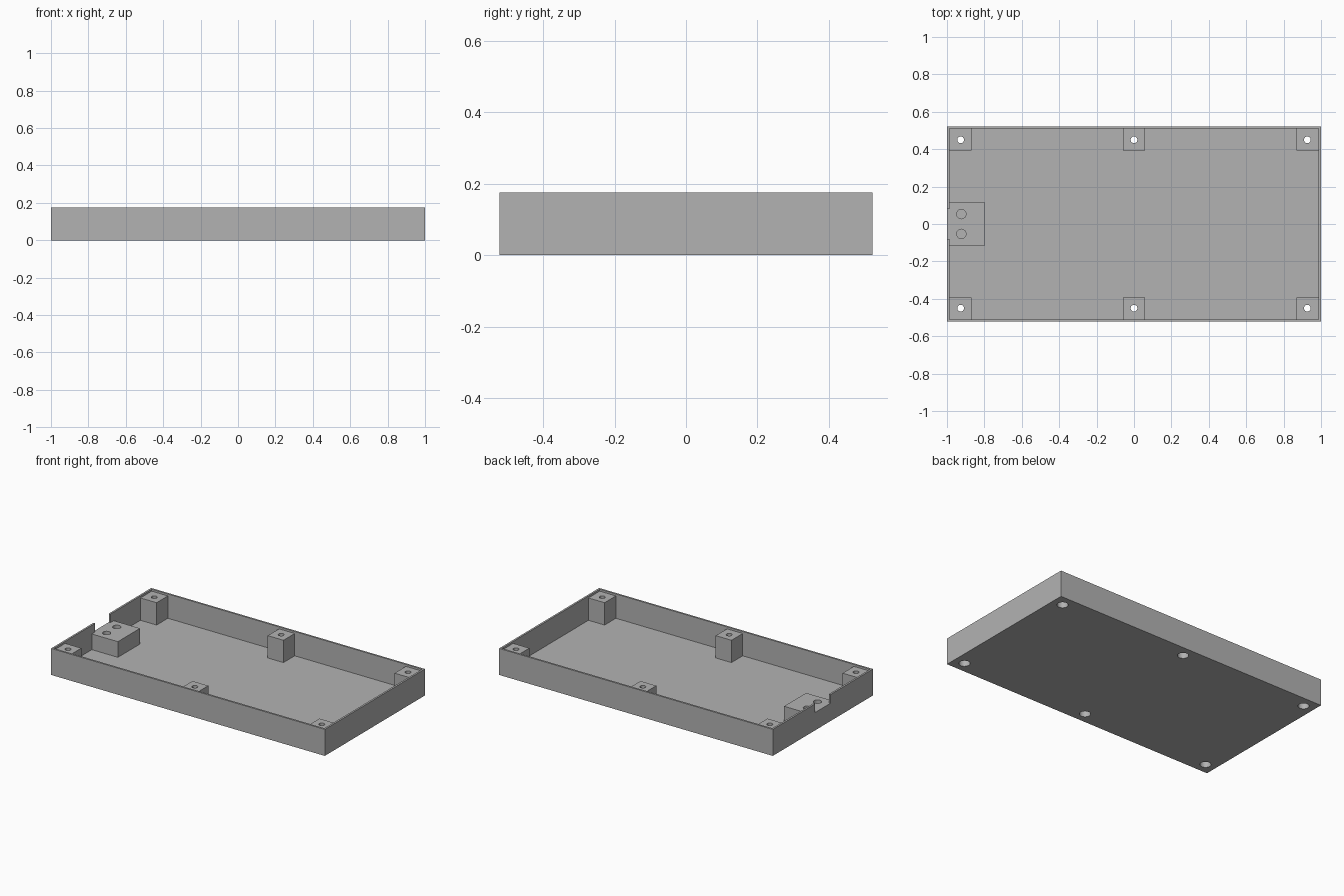
import bpy
import bmesh
import math
from mathutils import Matrix, Vector

if "Cube" in bpy.data.objects:
    bpy.data.objects.remove(bpy.data.objects["Cube"], do_unlink=True)

LENGTH, DEPTH, HEIGHT = 2.0, 1.045, 0.175
WALL, FLOOR = 0.0125, 0.0145
POST_X, POST_Y, POST_HALF, POST_TOP = 0.927, 0.45, 0.0575, 0.162
BLOCK_TOP, BLOCK_HALF = 0.118, 0.115
SINK = 0.006  # overlap that fuses parts with walls and floor

grey = bpy.data.materials.new("plain grey")
grey.use_nodes = True
grey.diffuse_color = (0.45, 0.45, 0.45, 1)
grey.node_tree.nodes["Principled BSDF"].inputs["Base Color"].default_value = (0.45, 0.45, 0.45, 1)


def finish(name, bm):
    mesh = bpy.data.meshes.new(name)
    bm.to_mesh(mesh)
    bm.free()
    mesh.materials.append(grey)
    obj = bpy.data.objects.new(name, mesh)
    bpy.context.collection.objects.link(obj)
    return obj


def box(name, low, high):
    low, high = Vector(low), Vector(high)
    bm = bmesh.new()
    place = Matrix.Translation((low + high) / 2) @ Matrix.Diagonal((*(high - low), 1))
    bmesh.ops.create_cube(bm, size=1, matrix=place)
    return finish(name, bm)


def cylinder(name, x, y, radius, bottom, top):
    bm = bmesh.new()
    bmesh.ops.create_cone(bm, cap_ends=True, segments=32, radius1=radius, radius2=radius,
                          depth=top - bottom,
                          matrix=Matrix.Translation((x, y, (bottom + top) / 2)))
    return finish(name, bm)


def combine(target, part, operation):
    # Apply a boolean and discard the helper part
    part.hide_render = True
    mod = target.modifiers.new(operation.lower(), "BOOLEAN")
    mod.operation, mod.solver, mod.object = operation, "EXACT", part
    bpy.context.view_layer.objects.active = target
    bpy.ops.object.modifier_apply(modifier=mod.name)
    bpy.data.objects.remove(part, do_unlink=True)


# Open tray with thin walls
hx, hy = LENGTH / 2, DEPTH / 2
tray = box("case_tray", (-hx, -hy, 0), (hx, hy, HEIGHT))
combine(tray, box("cavity", (WALL - hx, WALL - hy, FLOOR), (hx - WALL, hy - WALL, 1)), "DIFFERENCE")

# Screw posts along both long walls
spots = [(x, side * POST_Y) for x in (-POST_X, 0, POST_X) for side in (-1, 1)]
for x, y in spots:
    low = [x - POST_HALF, y - POST_HALF, FLOOR - SINK]
    high = [x + POST_HALF, y + POST_HALF, POST_TOP]
    (high if y > 0 else low)[1] = math.copysign(hy - SINK, y)
    if x:
        (high if x > 0 else low)[0] = math.copysign(hx - SINK, x)
    combine(tray, box("screw_post", low, high), "UNION")

# Cable clamp block against the end wall
combine(tray, box("cable_block", (SINK - hx, -BLOCK_HALF, FLOOR - SINK),
                  (-0.797, BLOCK_HALF, BLOCK_TOP)), "UNION")

# Cable opening in the end wall, level with the block
combine(tray, box("cable_opening", (-hx - 0.1, -0.08, BLOCK_TOP), (WALL - hx + 0.01, 0.08, 1)), "DIFFERENCE")

# Through holes with wide recesses for screw heads underneath
for x, y in spots:
    combine(tray, cylinder("screw_hole", x, y, 0.018, -0.1, 0.3), "DIFFERENCE")
    combine(tray, cylinder("screw_head_recess", x, y, 0.033, -0.1, 0.1), "DIFFERENCE")

# Blind clamp screw holes
for side in (-1, 1):
    combine(tray, cylinder("clamp_hole", -0.923, side * 0.053, 0.025, FLOOR, 0.3), "DIFFERENCE")

# Smooth the round bores, keep the box edges crisp
bpy.ops.object.select_all(action="DESELECT")
tray.select_set(True)
bpy.context.view_layer.objects.active = tray
bpy.ops.object.shade_smooth_by_angle(angle=math.radians(30))
